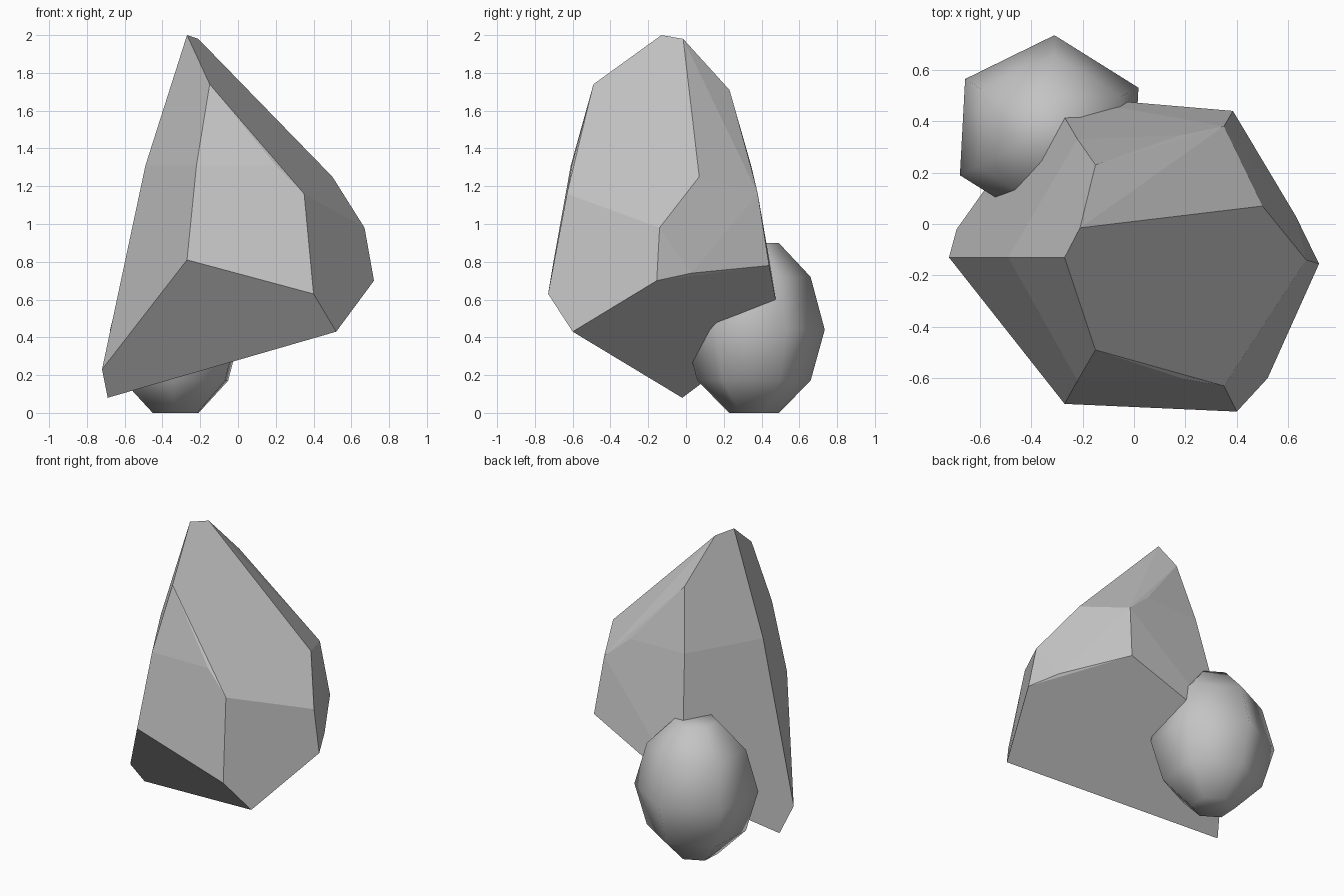
import bpy, bmesh, math
from mathutils import Vector

cube = bpy.data.objects.get("Cube")
if cube:
    bpy.data.objects.remove(cube, do_unlink=True)

# Stone colour
stone = bpy.data.materials.new("grey stone")
stone.use_nodes = True
GREY = (0.55, 0.55, 0.55, 1)
stone.diffuse_color = GREY
stone.node_tree.nodes["Principled BSDF"].inputs["Base Color"].default_value = GREY


def finish(name, bm, smooth):
    bmesh.ops.recalc_face_normals(bm, faces=bm.faces)
    for face in bm.faces:
        face.smooth = smooth
    mesh = bpy.data.meshes.new(name)
    bm.to_mesh(mesh)
    bm.free()
    mesh.materials.append(stone)
    obj = bpy.data.objects.new(name, mesh)
    bpy.context.collection.objects.link(obj)
    return obj


# Large faceted crystal-like rock: hull of its corners
corners = [
    (-.27, -.13, 2), (-.21, -.015, 1.98),                      # peak
    (-.15, -.49, 1.74), (-.15, .23, 1.71),                     # shoulders
    (.2, -.605, 1.31), (.18, .345, 1.31), (-.49, -.13, 1.31),  # mid bends
    (-.22, .33, 1.31), (-.22, -.61, 1.31),
    (.35, -.63, 1.16), (.5, .07, 1.25), (.35, .38, 1.16),
    (.67, -.14, .98), (.72, -.155, .7), (.63, .03, .74),       # left point
    (.4, -.73, .63), (-.27, -.7, .81), (.52, -.6, .43),        # front base
    (.385, .44, .78), (-.32, .5, .47),                         # back base
    (-.72, -.13, .23), (-.69, -.02, .08),                      # low right tip
]
bm = bmesh.new()
verts = [bm.verts.new(c) for c in corners]
bmesh.ops.convex_hull(bm, input=verts)
bmesh.ops.dissolve_limit(bm, angle_limit=math.radians(2), verts=bm.verts, edges=bm.edges)
finish("large_rock", bm, False)

# Small rounded boulder: six-sided rings lofted from bottom to top
bm = bmesh.new()
rings = []
for z, scale in [(0, .35), (.17, .8), (.44, 1), (.72, .8), (.9, .35)]:
    ring = []
    for i in range(6):
        a = math.radians(87 + 60 * i)
        ring.append(bm.verts.new((-.33 + .39 * scale * math.cos(a),
                                  .36 + .375 * scale * math.sin(a), z)))
    rings.append(ring)
for low, high in zip(rings, rings[1:]):
    for i in range(6):
        j = (i + 1) % 6
        bm.faces.new((low[i], low[j], high[j], high[i]))
bm.faces.new(rings[0][::-1])
bm.faces.new(rings[-1])
finish("small_rock", bm, True)
